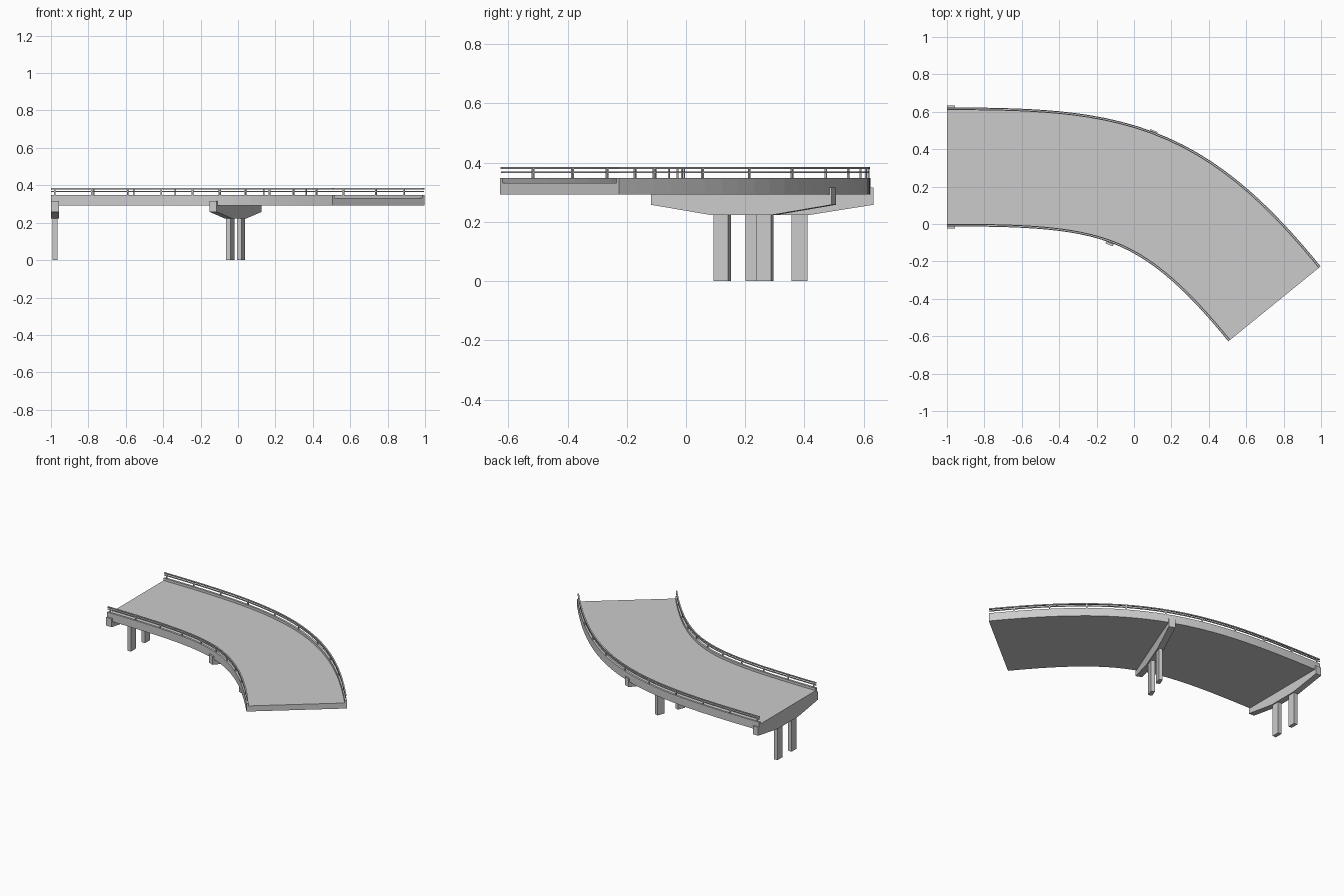
import bpy, bmesh, math
from mathutils import Vector, Matrix

if "Cube" in bpy.data.objects:
    bpy.data.objects.remove(bpy.data.objects["Cube"])

# Centre line of the road: a cubic curve, resampled by arc length
END = math.radians(-50.9)
P0, P3 = Vector((-1, 0.305)), Vector((0.751, -0.427))
P1 = P0 + Vector((0.86, 0))
P2 = P3 - 0.886 * Vector((math.cos(END), math.sin(END)))
HALF = 0.318


def curve(t):
    s = 1 - t
    p = s**3 * P0 + 3 * s * s * t * P1 + 3 * s * t * t * P2 + t**3 * P3
    d = s * s * (P1 - P0) + 2 * s * t * (P2 - P1) + t * t * (P3 - P2)
    return p, d.normalized()


FINE = [curve(i / 1000) for i in range(1001)]
ARC = [0.0]
for a, b in zip(FINE, FINE[1:]):
    ARC.append(ARC[-1] + (b[0] - a[0]).length)


def station(dist):
    """Point and direction at a distance along the road."""
    i = min(range(1001), key=lambda k: abs(ARC[k] - dist))
    return FINE[i]


def place(dist, u, z):
    p, d = station(dist)
    return Vector((p.x - d.y * u, p.y + d.x * u, z))


def finish(name, bm):
    bmesh.ops.recalc_face_normals(bm, faces=bm.faces)
    me = bpy.data.meshes.new(name)
    bm.to_mesh(me)
    bm.free()
    ob = bpy.data.objects.new(name, me)
    bpy.context.collection.objects.link(ob)
    return ob


def sweep(name, profile, segs=28):
    """Sweep a closed (offset, height) profile along the road."""
    bm = bmesh.new()
    rings = [[bm.verts.new(place(ARC[-1] * i / segs, u, z)) for u, z in profile]
             for i in range(segs + 1)]
    n = len(profile)
    for r, q in zip(rings, rings[1:]):
        for j in range(n):
            bm.faces.new((r[j], r[(j + 1) % n], q[(j + 1) % n], q[j]))
    bm.faces.new(rings[0])
    bm.faces.new(rings[-1])
    return finish(name, bm)


def rect(u, z, w, h):
    return [(u - w / 2, z - h / 2), (u + w / 2, z - h / 2),
            (u + w / 2, z + h / 2), (u - w / 2, z + h / 2)]


def add_box(bm, mat, centre, size):
    m = mat @ Matrix.Translation(centre) @ Matrix.Diagonal((*size, 1))
    bmesh.ops.create_cube(bm, size=1, matrix=m)


# Road deck with a raised kerb on both edges
K = 0.014
sweep("road_deck", [(-HALF, 0.292), (HALF, 0.292), (HALF, 0.348), (HALF - K, 0.348),
                    (HALF - K, 0.331), (K - HALF, 0.331), (K - HALF, 0.348), (-HALF, 0.348)])

# Guard rails and their posts on each kerb
for side, s in (("inner", -1), ("outer", 1)):
    u = s * (HALF - 0.007)
    sweep(side + "_top_rail", rect(u, 0.3815, 0.009, 0.007))
    sweep(side + "_lower_rail", rect(u, 0.3675, 0.006, 0.006))
    bm = bmesh.new()
    for i in range(10):
        dist = 0.02 + 0.203 * i
        d = station(dist)[1]
        m = Matrix.Translation(place(dist, u, 0.363)) @ Matrix.Rotation(math.atan2(d.y, d.x), 4, 'Z')
        add_box(bm, m, (0, 0, 0), (0.008, 0.006, 0.034))
    finish(side + "_rail_posts", bm)


def pier(name, x, y, angle):
    mat = Matrix.Translation((x, y, 0)) @ Matrix.Rotation(math.radians(angle), 4, 'Z')
    # Tapered cross beam with upturned ends that clasp the deck
    L, F, W = 0.328, 0.108, 0.042
    prof = [(-L, 0.258), (-F, 0.223), (F, 0.223), (L, 0.258), (L, 0.316),
            (HALF - 0.002, 0.316), (HALF - 0.002, 0.293), (0.002 - HALF, 0.293),
            (0.002 - HALF, 0.316), (-L, 0.316)]
    bm = bmesh.new()
    f = bm.faces.new([bm.verts.new(mat @ Vector((-W / 2, v, z))) for v, z in prof])
    ex = bmesh.ops.extrude_face_region(bm, geom=[f], use_keep_orig=True)
    vs = [g for g in ex["geom"] if isinstance(g, bmesh.types.BMVert)]
    bmesh.ops.translate(bm, verts=vs, vec=mat.to_3x3() @ Vector((W, 0, 0)))
    finish(name + "_cross_beam", bm)
    # Pair of square-cut columns
    bm = bmesh.new()
    for s in (-1, 1):
        add_box(bm, mat, (0, s * 0.0775, 0.1125), (0.026, 0.054, 0.225))
    finish(name + "_columns", bm)


pier("end_pier", -0.979, 0.305, 0)
pier("middle_pier", -0.013, 0.194, -21.5)
